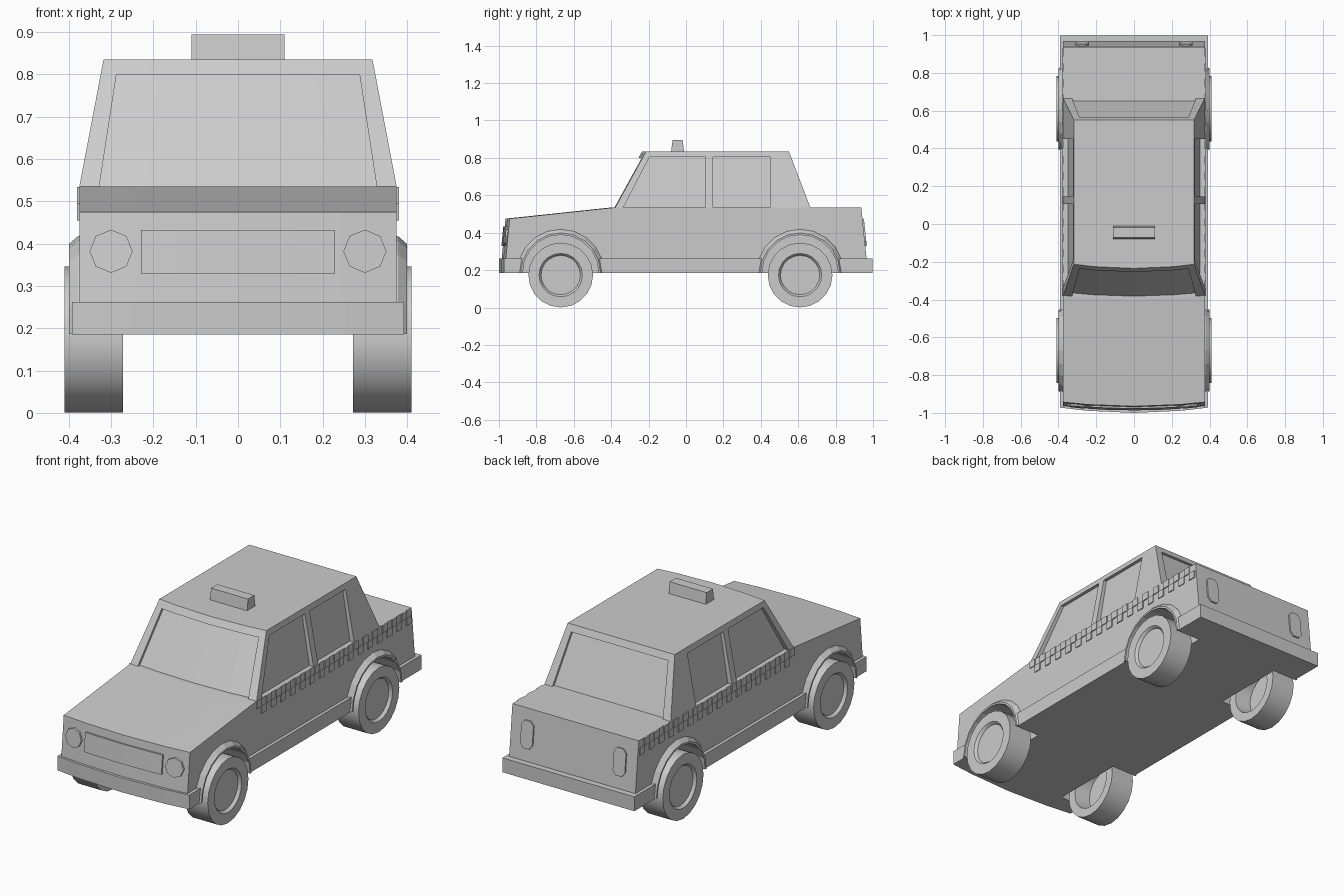
import bpy, bmesh
from math import sin, cos, pi

if "Cube" in bpy.data.objects:
    bpy.data.objects.remove(bpy.data.objects["Cube"])

BOW = [-1, -0.65, 0, 0.65, 1]          # stations across the width


def make(name, verts, faces):
    me = bpy.data.meshes.new(name)
    bm = bmesh.new()
    vs = [bm.verts.new(v) for v in verts]
    for f in faces:
        bm.faces.new([vs[i] for i in f])
    bmesh.ops.remove_doubles(bm, verts=bm.verts, dist=1e-5)
    bmesh.ops.recalc_face_normals(bm, faces=bm.faces)
    bm.to_mesh(me)
    bm.free()
    ob = bpy.data.objects.new(name, me)
    bpy.context.collection.objects.link(ob)
    return ob


def skin(name, rows, closed=False):
    """Join equal rings of points; cap the ends unless the rows form a loop."""
    n, m = len(rows[0]), len(rows)
    verts = [p for r in rows for p in r]
    faces = [(i * n + j, i * n + (j + 1) % n,
              (i + 1) % m * n + (j + 1) % n, (i + 1) % m * n + j)
             for i in range(m if closed else m - 1) for j in range(n)]
    if not closed:
        faces += [tuple(range(n)), tuple(range((m - 1) * n, m * n))]
    return make(name, verts, faces)


def width(z):
    return 0.375 - 0.19 * max(0, z - 0.535)


def loft(name, prof, stations=BOW, half=width, bow=0.022):
    """Side profile (y, z) carried across x, with a bowed front."""
    return skin(name, [[(f * half(z), y + (bow * f * f if y < -0.1 else 0), z)
                        for y, z in prof] for f in stations])


def lathe(name, section, cy, cz, s, n, arc=2 * pi):
    """Section (radius, x) turned about a crosswise axis."""
    full = arc > 6
    rows = [[(s * x, cy + r * cos(arc * i / n), cz + r * sin(arc * i / n))
             for r, x in section] for i in range(n if full else n + 1)]
    return skin(name, rows, full)


def plate(name, outline, surf, d):
    """Thin lamp (x, z) lying on a body end surface."""
    return skin(name, [[(x, surf(x, z) + o, z) for x, z in outline] for o in (-d, d)])


def cut(ob, cutter):
    md = ob.modifiers.new("cut", 'BOOLEAN')
    md.operation, md.solver, md.object = 'DIFFERENCE', 'EXACT', cutter
    bpy.context.view_layer.objects.active = ob
    bpy.ops.object.modifier_apply(modifier=md.name)


def front(x, z):
    return -0.985 + 0.095 * (z - 0.265) + 0.022 * (x / 0.375) ** 2


def rear(x, z):
    return 0.965 - 0.104 * (z - 0.265)


# Main shells
body = loft("lower_body", [(-0.985, 0.22), (-0.985, 0.265), (-0.965, 0.475), (-0.40, 0.535),
                           (0.937, 0.535), (0.965, 0.265), (0.965, 0.22)])
skirt = loft("bumper_and_sill", [(-1, 0.185), (-1, 0.262), (0.998, 0.262), (0.998, 0.185)],
             half=lambda z: 0.392, bow=0.028)
cabin = loft("cabin", [(-0.40, 0.535), (-0.235, 0.835), (0.55, 0.835), (0.665, 0.535)])

# Recessed windows
helpers = []


def screen(z, y0, slope):
    return y0 + slope * (z - 0.535)


G = [f * 0.885 for f in BOW]
for y0, slope, a, b in ((-0.40, 0.55, 0.018, -0.1), (0.665, -0.383, -0.015, 0.1)):
    helpers.append(loft("screen_cutter", [
        (screen(0.51, y0, slope) + a, 0.51), (screen(0.80, y0, slope) + a, 0.80),
        (screen(0.80, y0, slope) + b, 0.80), (screen(0.51, y0, slope) + b, 0.51)], G))
for s in (-1, 1):
    for q in ([(-0.348, 0.51), (-0.195, 0.805), (0.105, 0.805), (0.105, 0.51)],
              [(0.145, 0.51), (0.145, 0.805), (0.45, 0.805), (0.45, 0.51)]):
        helpers.append(loft("window_cutter", q, [s * 0.945, s * 1.2], bow=0))
for h in helpers:
    cut(cabin, h)

# Wheels, wheel wells and arches
TYRE = [(0, 0.395), (0.105, 0.395), (0.108, 0.402), (0.116, 0.41), (0.173, 0.41),
        (0.173, 0.272), (0.125, 0.272), (0.115, 0.36), (0, 0.36)]
ARCH = [(0.235, 0.36), (0.232, 0.378), (0.213, 0.40), (0.203, 0.40), (0.203, 0.34)]
WELL = [(0, 0.25), (0.205, 0.25), (0.205, 0.5), (0, 0.5)]


def wheel_ring(name, sec, cy, cz, s, n):
    """Full lathe of an open section whose ends lie on the axis."""
    k = len(sec)
    verts = [(s * x, cy + r * cos(2 * pi * i / n), cz + r * sin(2 * pi * i / n))
             for i in range(n) for r, x in sec]
    faces = []
    for i in range(n):
        a, b = i * k, (i + 1) % n * k
        for j in range(k - 1):
            if sec[j][0] == 0:
                faces.append((0 + j, a + j + 1, b + j + 1))
            elif sec[j + 1][0] == 0:
                faces.append((a + j, j + 1, b + j))
            else:
                faces.append((a + j, a + j + 1, b + j + 1, b + j))
    return make(name, verts, faces)


for s in (-1, 1):
    for cy, end in ((-0.67, "front"), (0.61, "rear")):
        well = wheel_ring("well_cutter", WELL, cy, 0.185, s, 20)
        cut(body, well)
        cut(skirt, well)
        helpers.append(well)
        lathe(end + "_wheel_arch", ARCH, cy, 0.186, s, 10, pi)
        w = wheel_ring(end + "_wheel", TYRE, cy, 0.1735, s, 20)
        bpy.ops.object.select_all(action='DESELECT')
        w.select_set(True)
        bpy.context.view_layer.objects.active = w
        bpy.ops.object.shade_smooth_by_angle(angle=0.52)
for h in helpers:
    bpy.data.objects.remove(h)

# Grille, lamps
loft("grille", [(front(0, z) + d, z) for z, d in
                ((0.33, 0.02), (0.33, -0.008), (0.432, -0.008), (0.432, 0.02))],
     [f * 0.613 for f in BOW])
for s in (-1, 1):
    plate("headlight", [(s * 0.30 + 0.051 * cos(i * pi / 4), 0.382 + 0.051 * sin(i * pi / 4))
                        for i in range(8)], front, 0.01)
    plate("tail_light", [(s * 0.275 + a * 0.036, 0.402 + b * 0.072) for a, b in
                         ((-1, -.7), (-.5, -1), (.5, -1), (1, -.7),
                          (1, .7), (.5, 1), (-.5, 1), (-1, .7))], rear, 0.008)

# Chequered side strips
for s in (-1, 1):
    bm = bmesh.new()
    for i in range(32):
        z = 0.515 if i % 2 == 0 else 0.475
        c = bmesh.ops.create_cube(bm, size=1)["verts"]
        bmesh.ops.scale(bm, vec=(0.012, 0.041, 0.04), verts=c)
        bmesh.ops.translate(bm, vec=(s * 0.374, -0.36 + i * 0.041, z - 0.0005), verts=c)
    me = bpy.data.meshes.new("chequer_strip")
    bm.to_mesh(me)
    bm.free()
    bpy.context.collection.objects.link(bpy.data.objects.new("chequer_strip", me))

# Roof sign
loft("roof_sign", [(-0.08, 0.83), (-0.072, 0.895), (-0.018, 0.895), (-0.01, 0.83)],
     [-1, 1], lambda z: 0.11, 0)
